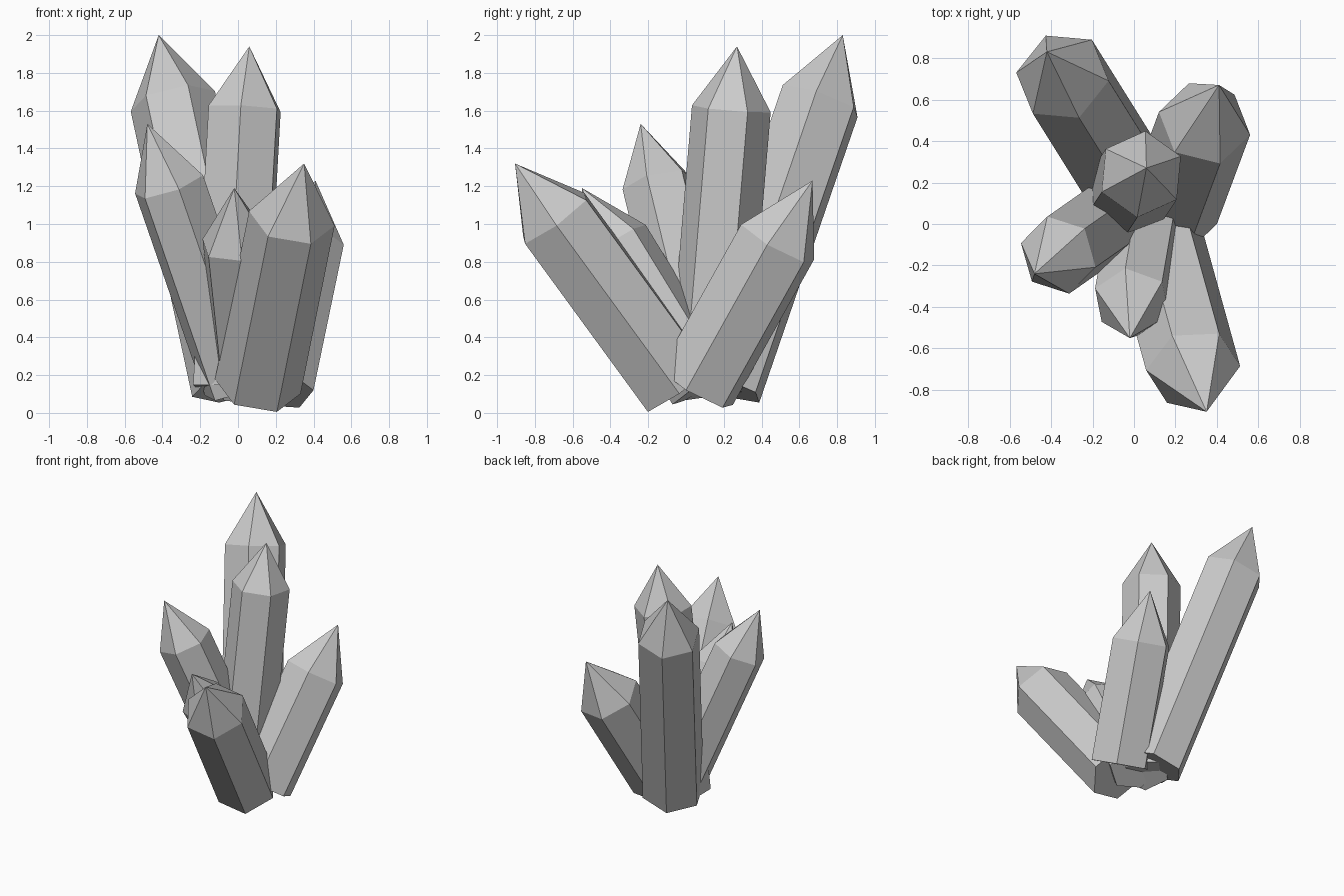
import bpy
from mathutils import Vector, Matrix
from math import radians

if "Cube" in bpy.data.objects:
    bpy.data.objects.remove(bpy.data.objects["Cube"])


def crystal(name, tip, shoulder, base, radius, corner):
    """Six-sided leaning prism with a pointed cap; corner = xy direction of one ring corner."""
    tip, shoulder, base = Vector(tip), Vector(shoulder), Vector(base)
    axis = (shoulder - base).normalized()
    x, y = corner
    z = -(axis.x * x + axis.y * y) / axis.z
    spoke = Vector((x, y, z)).normalized() * radius
    spokes = [Matrix.Rotation(radians(60 * i), 3, axis) @ spoke for i in range(6)]
    verts = [base + s for s in spokes] + [shoulder + s for s in spokes] + [tip]
    faces = [tuple(reversed(range(6)))]
    for i in range(6):
        j = (i + 1) % 6
        faces += [(i, j, j + 6, i + 6), (i + 6, j + 6, 12)]
    mesh = bpy.data.meshes.new(name)
    mesh.from_pydata(verts, [], faces)
    mesh.update()
    bpy.context.collection.objects.link(bpy.data.objects.new(name, mesh))


# Tall crystals at the back and centre
crystal("back_tall_crystal", (-0.42, 0.83, 2.0), (-0.345, 0.71, 1.65),
        (-0.02, 0.19, 0.14), 0.23, (-0.225, 0.02))
crystal("centre_crystal", (0.06, 0.27, 1.94), (0.035, 0.24, 1.61),
        (-0.047, 0.115, 0.13), 0.21, (0.02, 0.21))
# Leaning side crystals
crystal("left_crystal", (-0.48, -0.24, 1.53), (-0.365, -0.15, 1.21),
        (0.005, 0.11, 0.14), 0.195, (-0.17, 0.055))
crystal("right_crystal", (0.41, 0.67, 1.23), (0.34, 0.485, 0.905),
        (0.18, 0.055, 0.135), 0.227, (0.22, -0.055))
# Low crystals at the front
crystal("front_small_crystal", (-0.02, -0.55, 1.19), (-0.01, -0.375, 0.90),
        (0.07, 0.09, 0.14), 0.19, (-0.165, 0.06))
crystal("front_large_crystal", (0.35, -0.905, 1.32), (0.285, -0.695, 1.03),
        (0.105, -0.045, 0.14), 0.23, (0.225, 0.01))
